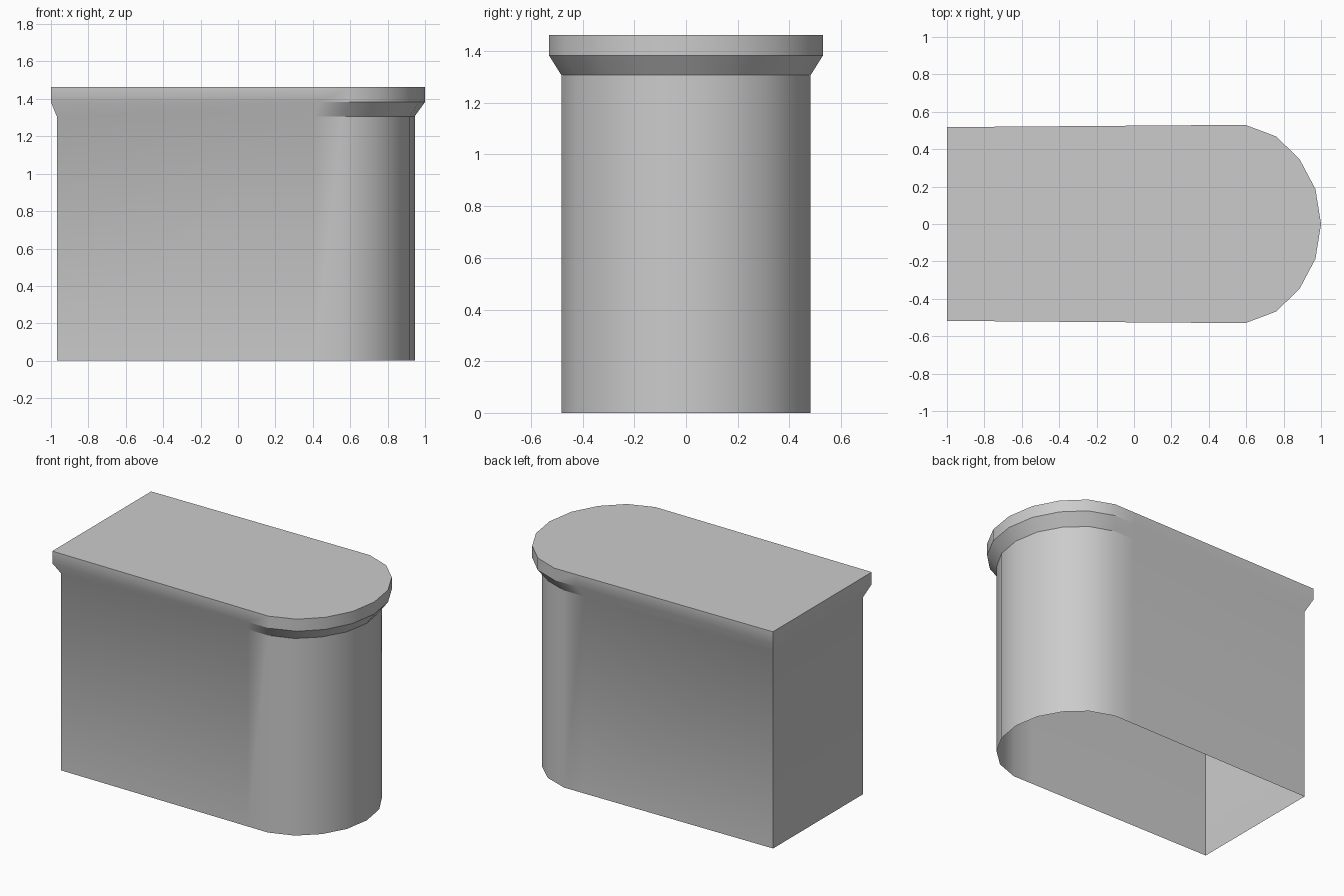
import bpy, bmesh

cube = bpy.data.objects.get("Cube")
if cube:
    bpy.data.objects.remove(cube)

# Flat grey finish
grey = bpy.data.materials.new("plain grey")
grey.use_nodes = True
color = (0.6, 0.6, 0.6, 1)
grey.diffuse_color = color
grey.node_tree.nodes["Principled BSDF"].inputs["Base Color"].default_value = color

# Half outline of the rim, from the square end to the rounded nose, then mirrored
half = [(-1, 0.518), (0.44, 0.529), (0.595, 0.53), (0.76, 0.468),
        (0.885, 0.347), (0.97, 0.187), (1, 0)]
outline = [(x, -y) for x, y in half] + [(x, y) for x, y in half[-2::-1]]


def body(p):
    """Shrink a rim point to the narrower body."""
    return p[0] * 0.957 - 0.012, p[1] * 0.91


bm = bmesh.new()
levels = [(0, True), (1.307, True), (1.383, False), (1.463, False)]
rings = [[bm.verts.new((*(body(p) if narrow else p), z)) for p in outline]
         for z, narrow in levels]

# Walls: body, flare and rim band, open at the bottom
n = len(outline)
for low, high in zip(rings, rings[1:]):
    for i in range(n):
        j = (i + 1) % n
        bm.faces.new((low[i], low[j], high[j], high[i]))

# Flat lid
bm.faces.new(rings[-1])
for f in bm.faces:
    f.smooth = True

# Crisp lid border, square corners, and flare edges around the nose only
for ring in rings[1:]:
    for i in range(n):
        a, b = ring[i], ring[(i + 1) % n]
        nose = min(a.co.x, b.co.x) > 0.3
        if ring is rings[-1] or nose:
            bm.edges.get((a, b)).smooth = False
for low, high in zip(rings, rings[1:]):
    for i in (0, n - 1):
        bm.edges.get((low[i], high[i])).smooth = False

mesh = bpy.data.meshes.new("rounded_block")
bm.to_mesh(mesh)
bm.free()
mesh.materials.append(grey)
block = bpy.data.objects.new("rounded_block", mesh)
bpy.context.collection.objects.link(block)
